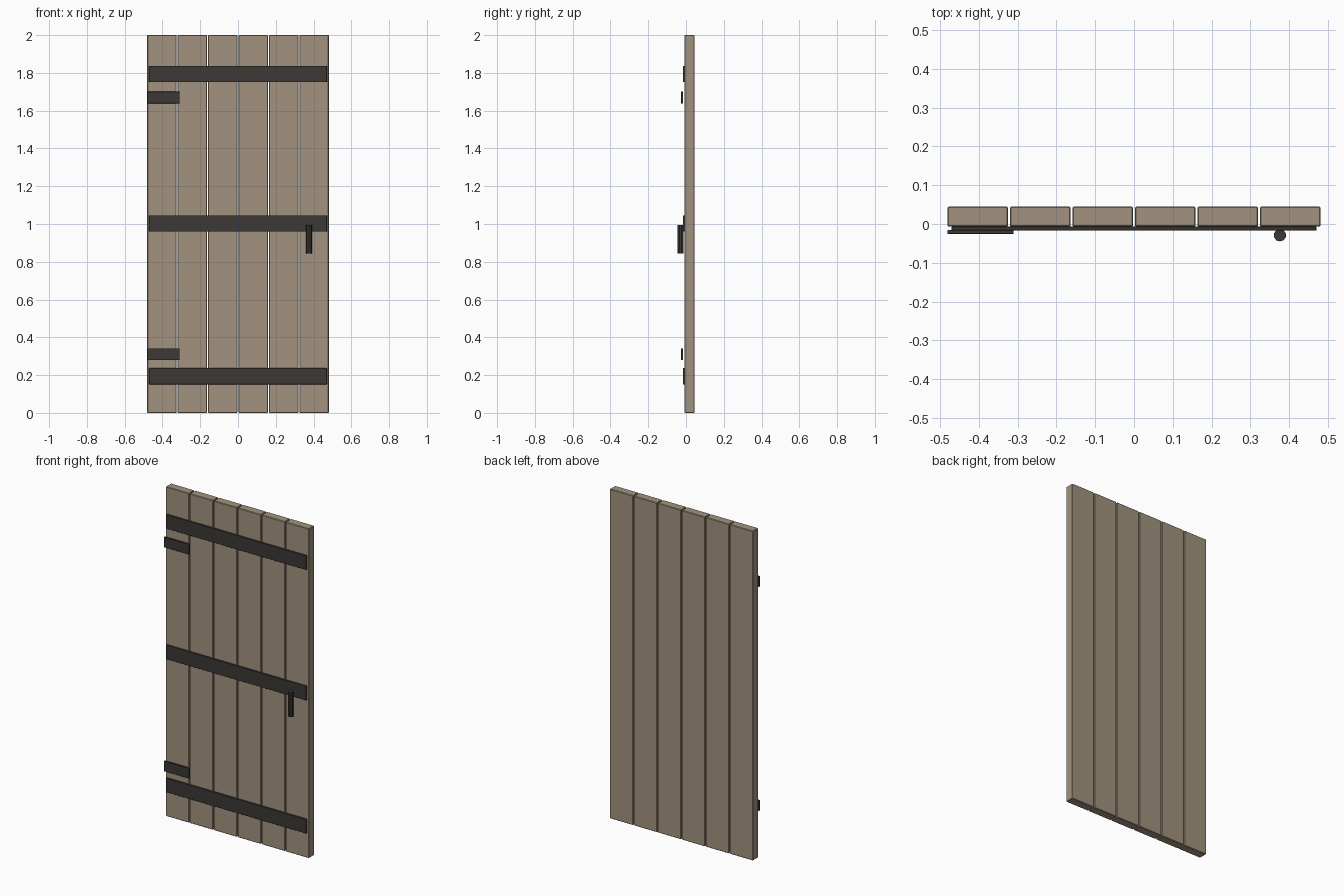
import bpy

if "Cube" in bpy.data.objects:
    bpy.data.objects.remove(bpy.data.objects["Cube"])


def material(name, rgb):
    m = bpy.data.materials.new(name)
    m.diffuse_color = (*rgb, 1)
    m.use_nodes = True
    m.node_tree.nodes["Principled BSDF"].inputs["Base Color"].default_value = m.diffuse_color
    return m


wood = material("wood", (0.36, 0.29, 0.21))
iron = material("iron", (0.045, 0.04, 0.035))


def finish(obj, name, mat, bevel):
    obj.name = name
    obj.data.materials.append(mat)
    if bevel:
        mod = obj.modifiers.new("bevel", 'BEVEL')
        mod.width = bevel
        mod.segments = 1


def box(name, x, y, z, mat, bevel=0.0):
    """Box from (min, max) ranges on each axis."""
    ranges = (x, y, z)
    bpy.ops.mesh.primitive_cube_add(size=1, location=[(a + b) / 2 for a, b in ranges])
    obj = bpy.context.object
    obj.scale = [b - a for a, b in ranges]
    bpy.ops.object.transform_apply(location=False, rotation=False, scale=True)
    finish(obj, name, mat, bevel)


# Six vertical planks with narrow gaps
for i in range(6):
    cx = (i - 2.5) * 0.161
    box(f"plank_{i + 1}", (cx - 0.078, cx + 0.078), (-0.007, 0.045), (0, 2), wood, 0.003)

# Three full-width iron straps
for label, z in (("lower", 0.194), ("middle", 1.002), ("upper", 1.794)):
    box(f"{label}_strap", (-0.47, 0.47), (-0.017, -0.007), (z - 0.043, z + 0.043), iron, 0.001)

# Two short hinge plates
for label, z in (("lower", 0.31), ("upper", 1.67)):
    box(f"{label}_hinge", (-0.481, -0.31), (-0.026, -0.015), (z - 0.031, z + 0.031), iron, 0.001)

# Round upright handle
bpy.ops.mesh.primitive_cylinder_add(vertices=10, radius=0.016, depth=0.15,
                                    location=(0.376, -0.029, 0.92))
finish(bpy.context.object, "handle", iron, 0)
